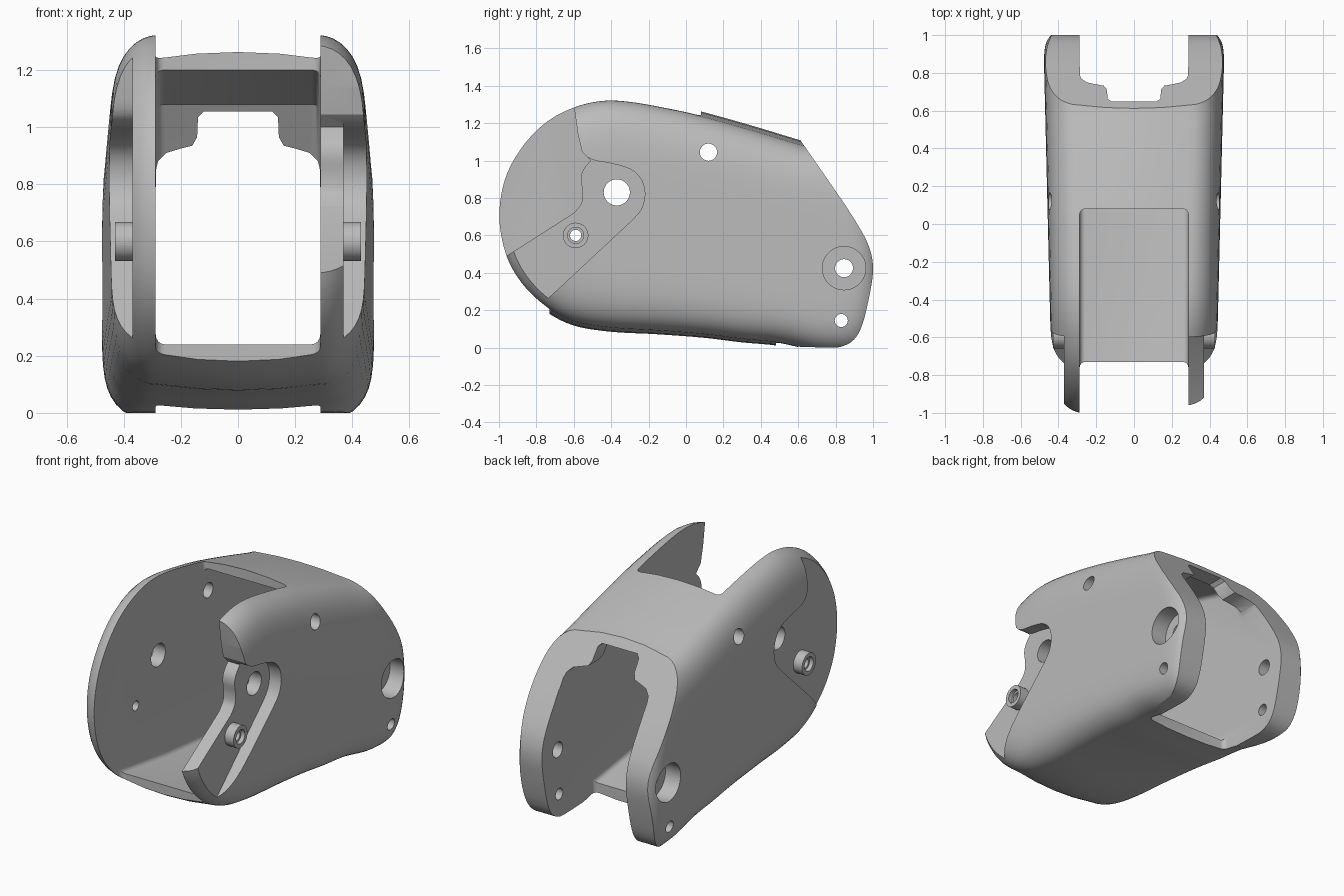
import bpy, bmesh, math
from mathutils import Vector, Matrix

if "Cube" in bpy.data.objects:
    bpy.data.objects.remove(bpy.data.objects["Cube"], do_unlink=True)

grey = bpy.data.materials.new("light_grey")
grey.use_nodes = True
grey.diffuse_color = (0.5, 0.5, 0.5, 1)
grey.node_tree.nodes["Principled BSDF"].inputs["Base Color"].default_value = (0.5, 0.5, 0.5, 1)


def to_object(name, bm):
    bmesh.ops.recalc_face_normals(bm, faces=bm.faces)
    mesh = bpy.data.meshes.new(name)
    bm.to_mesh(mesh)
    bm.free()
    mesh.materials.append(grey)
    obj = bpy.data.objects.new(name, mesh)
    bpy.context.collection.objects.link(obj)
    return obj


def smooth_path(points, closed, steps=5):
    """Catmull-Rom curve through 2D points."""
    pts = [Vector(p) for p in points]
    n = len(pts)
    pick = (lambda i: pts[i % n]) if closed else (lambda i: pts[max(0, min(n - 1, i))])
    out = []
    for i in range(n if closed else n - 1):
        a, b, c, d = (pick(i + k) for k in (-1, 0, 1, 2))
        for s in range(steps):
            t = s / steps
            out.append(0.5 * (2 * b + (c - a) * t + (2 * a - 5 * b + 4 * c - d) * t * t
                              + (3 * b - a - 3 * c + d) * t ** 3))
    return out if closed else out + [pts[-1]]


def prism(name, points, lo, hi, axis="x", bevel=0):
    """Extrude a (y, z) outline along x, or an (x, z) outline along y."""
    bm = bmesh.new()
    place = (lambda p, d: (d, p[0], p[1])) if axis == "x" else (lambda p, d: (p[0], d, p[1]))
    face = bm.faces.new([bm.verts.new(place(p, lo)) for p in points])
    new = bmesh.ops.extrude_face_region(bm, geom=[face])["geom"]
    move = (hi - lo, 0, 0) if axis == "x" else (0, hi - lo, 0)
    bmesh.ops.translate(bm, vec=move, verts=[v for v in new if isinstance(v, bmesh.types.BMVert)])
    if bevel:
        rim = [e for e in bm.edges if abs(e.verts[0].co.x - e.verts[1].co.x) < 1e-5]
        bmesh.ops.bevel(bm, geom=rim, offset=bevel, segments=4, profile=0.5, affect="EDGES")
    return to_object(name, bm)


def rod(name, y, z, radius, lo, hi):
    bm = bmesh.new()
    spin = Matrix.Translation(((lo + hi) / 2, y, z)) @ Matrix.Rotation(math.pi / 2, 4, "Y")
    bmesh.ops.create_cone(bm, cap_ends=True, segments=40, radius1=radius, radius2=radius,
                          depth=hi - lo, matrix=spin)
    return to_object(name, bm)


def carve(obj, cutter, operation="DIFFERENCE", keep=False):
    mod = obj.modifiers.new("cut", "BOOLEAN")
    mod.operation, mod.solver, mod.object = operation, "EXACT", cutter
    bpy.context.view_layer.objects.active = obj
    bpy.ops.object.modifier_apply(modifier=mod.name)
    if not keep:
        bpy.data.objects.remove(cutter, do_unlink=True)


# Pillow-shaped hull: the side outline shrinks towards a spine as it moves outwards
outline = smooth_path([
    (0.8, 1.03), (0.6, 1.09), (0.35, 1.165), (0.08, 1.24), (-0.1, 1.28), (-0.3, 1.315),
    (-0.45, 1.32), (-0.6, 1.285), (-0.75, 1.205), (-0.88, 1.07), (-0.97, 0.9), (-1.0, 0.7),
    (-0.965, 0.5), (-0.88, 0.345), (-0.75, 0.22), (-0.6, 0.14), (-0.4, 0.105), (-0.15, 0.09),
    (0.1, 0.07), (0.3, 0.045), (0.5, 0.025), (0.75, -0.025), (0.94, 0.0), (1.03, 0.2),
    (1.04, 0.5), (0.95, 0.84)], True)
spine_a, spine_b = Vector((-0.4, 0.7)), Vector((0.72, 0.45))


def spine_point(p):
    d = spine_b - spine_a
    return spine_a + d * max(0, min(1, (p - spine_a).dot(d) / d.length_squared))


side = []
for k in range(13):
    u = (k / 12) ** 2
    side.append((0.62 + 0.38 * math.sqrt(1 - (1 - u) ** 4), 0.7 * u))
crown = [(-0.32, -0.026), (0, -0.035), (0.32, -0.026)]
layers = [(-f, t) for f, t in reversed(side)] + crown + side

bm = bmesh.new()
rings = []
for frac, t in layers:
    ring = []
    for p in outline:
        q = p.lerp(spine_point(p), t)
        ring.append(bm.verts.new((frac * (0.456 + 0.024 * q.x), q.x, q.y)))
    rings.append(ring)
for a, b in zip(rings, rings[1:]):
    for i in range(len(a)):
        j = (i + 1) % len(a)
        bm.faces.new((a[i], a[j], b[j], b[i]))
bm.faces.new(rings[0])
bm.faces.new(rings[-1])
hull = to_object("joint_housing", bm)

# Slanted back face and rounded rear lugs
lug = smooth_path([(0.85, 0.765), (0.94, 0.62), (0.985, 0.52), (1.0, 0.42), (0.985, 0.3),
                   (0.945, 0.13), (0.9, 0.045), (0.83, 0.005), (0.75, 0.0)], False)
trim = prism("back_trim", [(0.32, 1.53)] + lug + [(0.6, 0.005), (0.45, -0.3), (-1.5, -0.3), (-1.5, 1.53)],
             -0.8, 0.8)
carve(hull, trim, "INTERSECT")

# Central channel, leaving a top bridge, a floor and a short back wall
carve(hull, prism("channel", [
    (-1.5, -0.6), (-1.5, 2), (0.08, 2), (0.08, 1.2), (0.53, 1.08), (0.69, 0.82), (1.4, 0.82),
    (1.4, -0.6), (0.48, -0.6), (0.48, 0.085), (0.1, 0.135), (-0.3, 0.175), (-0.73, 0.24),
    (-0.73, -0.6)], -0.288, 0.288, bevel=0.03))

# Stepped opening in the back wall
step = [(0.12, 1.055), (0.14, 1.035), (0.143, 0.965), (0.16, 0.935), (0.2, 0.925),
        (0.25, 0.91), (0.28, 0.88), (0.287, 0.85), (0.287, 0.7)]
carve(hull, prism("back_notch", step + [(-x, z) for x, z in reversed(step)], 0.5, 1.4, "y"))

# Recessed pockets on both outer sides
pocket = [(-0.605, 1.6), (-0.6, 1.29)] + smooth_path([
    (-0.58, 1.14), (-0.56, 1.05), (-0.5, 1.005), (-0.4, 0.985), (-0.3, 0.955), (-0.24, 0.9),
    (-0.22, 0.82), (-0.24, 0.74), (-0.29, 0.68)], False) + [(-0.73, 0.27), (-1.3, -0.27), (-1.3, 1.6)]
for lo, hi in ((0.37, 0.8), (-0.8, -0.37)):
    carve(hull, prism("pocket", pocket, lo, hi))

# Open upper front on the left side, leaving a slim arm
carve(hull, prism("front_gap", [(-0.604, 1.6), (-0.599, 1.29), (-0.578, 1.14), (-0.555, 1.045)] + smooth_path([
    (-0.51, 1.0), (-0.55, 0.95), (-0.562, 0.9), (-0.553, 0.83), (-0.56, 0.77), (-0.6, 0.72)], False)
    + [(-0.96, 0.49), (-1.3, 0.27), (-1.3, 1.6)], 0.2, 0.8))

# Cross holes and counterbores
for y, z, r in ((-0.37, 0.83, 0.07), (0.12, 1.045, 0.046), (0.845, 0.425, 0.048), (0.83, 0.145, 0.035)):
    carve(hull, rod("hole", y, z, r, -0.8, 0.8))
for s in (-1, 1):
    lo, hi = sorted((s * 0.37, s * 0.8))
    carve(hull, rod("counterbore", 0.845, 0.425, 0.116, lo, hi))

# Hollow pins in the pockets
pins = []
for name, s in (("left_pin", 1), ("right_pin", -1)):
    lo, hi = sorted((s * 0.36, s * 0.43))
    pin = rod(name, -0.59, 0.6, 0.068, lo, hi)
    lo, hi = sorted((s * 0.405, s * 0.6))
    carve(pin, rod("pin_mouth", -0.59, 0.6, 0.043, lo, hi))
    pins.append(pin)
bore = rod("bore", -0.59, 0.6, 0.03, -0.8, 0.8)
for obj in pins + [hull]:
    carve(obj, bore, keep=True)
bpy.data.objects.remove(bore, do_unlink=True)

# Smooth shading with crisp edges
for obj in bpy.context.view_layer.objects:
    obj.select_set(obj in pins + [hull])
bpy.context.view_layer.objects.active = hull
bpy.ops.object.shade_smooth_by_angle(angle=math.radians(30))
